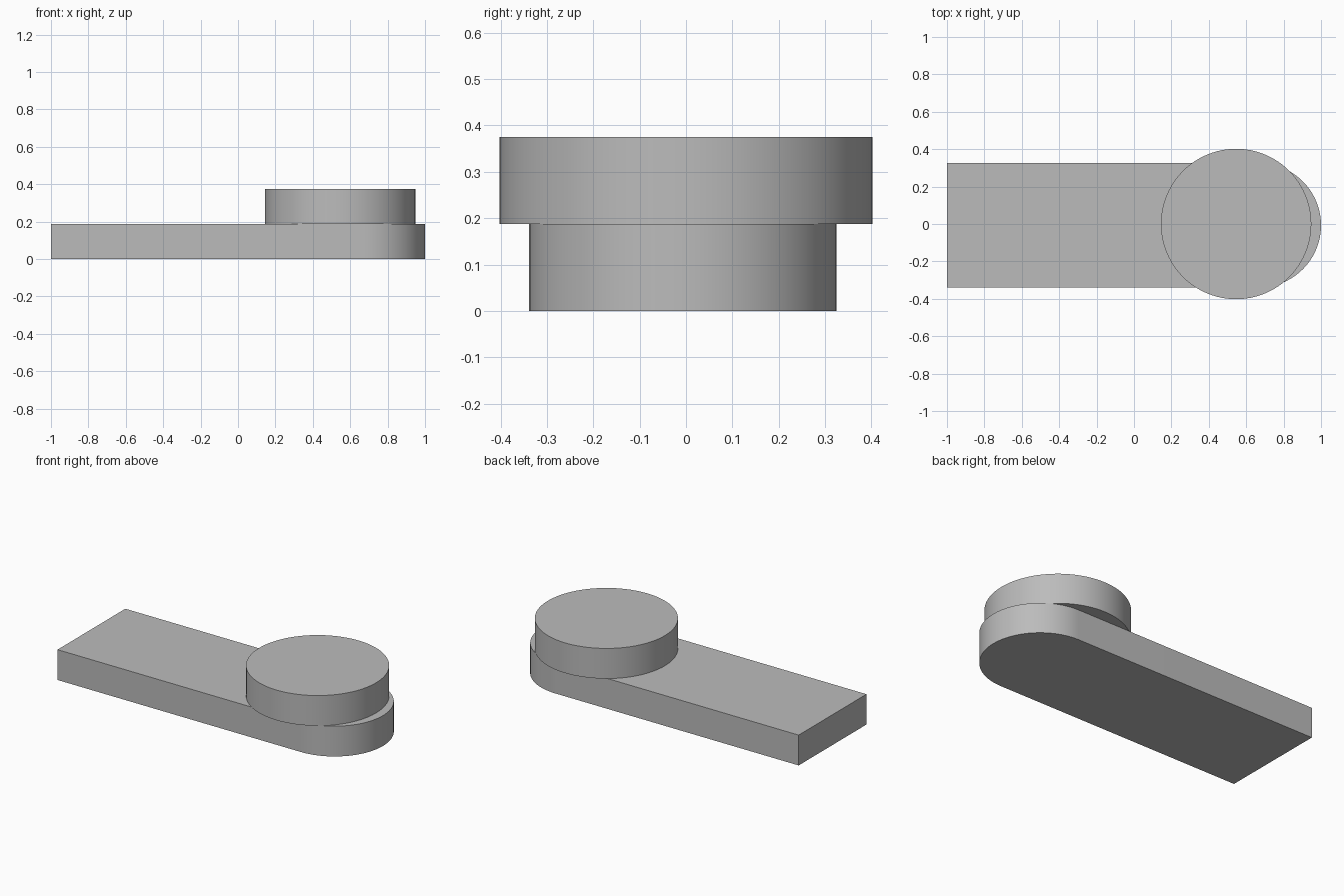
import bpy
import bmesh
import math

cube = bpy.data.objects.get("Cube")
if cube:
    bpy.data.objects.remove(cube, do_unlink=True)

# Single plain grey
grey = bpy.data.materials.new("plain grey")
grey.use_nodes = True
colour = (0.5, 0.5, 0.5, 1)
grey.diffuse_color = colour
grey.node_tree.nodes["Principled BSDF"].inputs["Base Color"].default_value = colour


def arc(cx, cy, radius, start, end, steps):
    """Points along an arc, angles in degrees."""
    angles = [math.radians(start + (end - start) * i / steps) for i in range(steps + 1)]
    return [(cx + radius * math.cos(a), cy + radius * math.sin(a)) for a in angles]


def extrude_profile(name, outline, bottom, top):
    """Solid made by raising a flat outline from bottom to top."""
    bm = bmesh.new()
    base = bm.faces.new([bm.verts.new((x, y, bottom)) for x, y in outline])
    raised = bmesh.ops.extrude_face_region(bm, geom=[base], use_keep_orig=True)
    verts = [v for v in raised["geom"] if isinstance(v, bmesh.types.BMVert)]
    bmesh.ops.translate(bm, verts=verts, vec=(0, 0, top - bottom))
    bmesh.ops.recalc_face_normals(bm, faces=bm.faces[:])
    mesh = bpy.data.meshes.new(name)
    bm.to_mesh(mesh)
    bm.free()
    mesh.materials.append(grey)
    obj = bpy.data.objects.new(name, mesh)
    bpy.context.collection.objects.link(obj)
    bpy.ops.object.select_all(action="DESELECT")
    obj.select_set(True)
    bpy.context.view_layer.objects.active = obj
    bpy.ops.object.shade_smooth_by_angle(angle=math.radians(30))
    return obj


plate_top = 0.188
half_width = 0.332
plate_y = -0.007

# Flat bar, square at one end and rounded at the other
bar = [(-1, plate_y + half_width), (-1, plate_y - half_width)]
bar += arc(1 - half_width, plate_y, half_width, -90, 90, 48)
extrude_profile("base_plate", bar, 0, plate_top)

# Round disc standing over the rounded end
extrude_profile("round_disc", arc(0.546, 0, 0.402, 0, 360, 96)[:-1], plate_top, 0.375)
